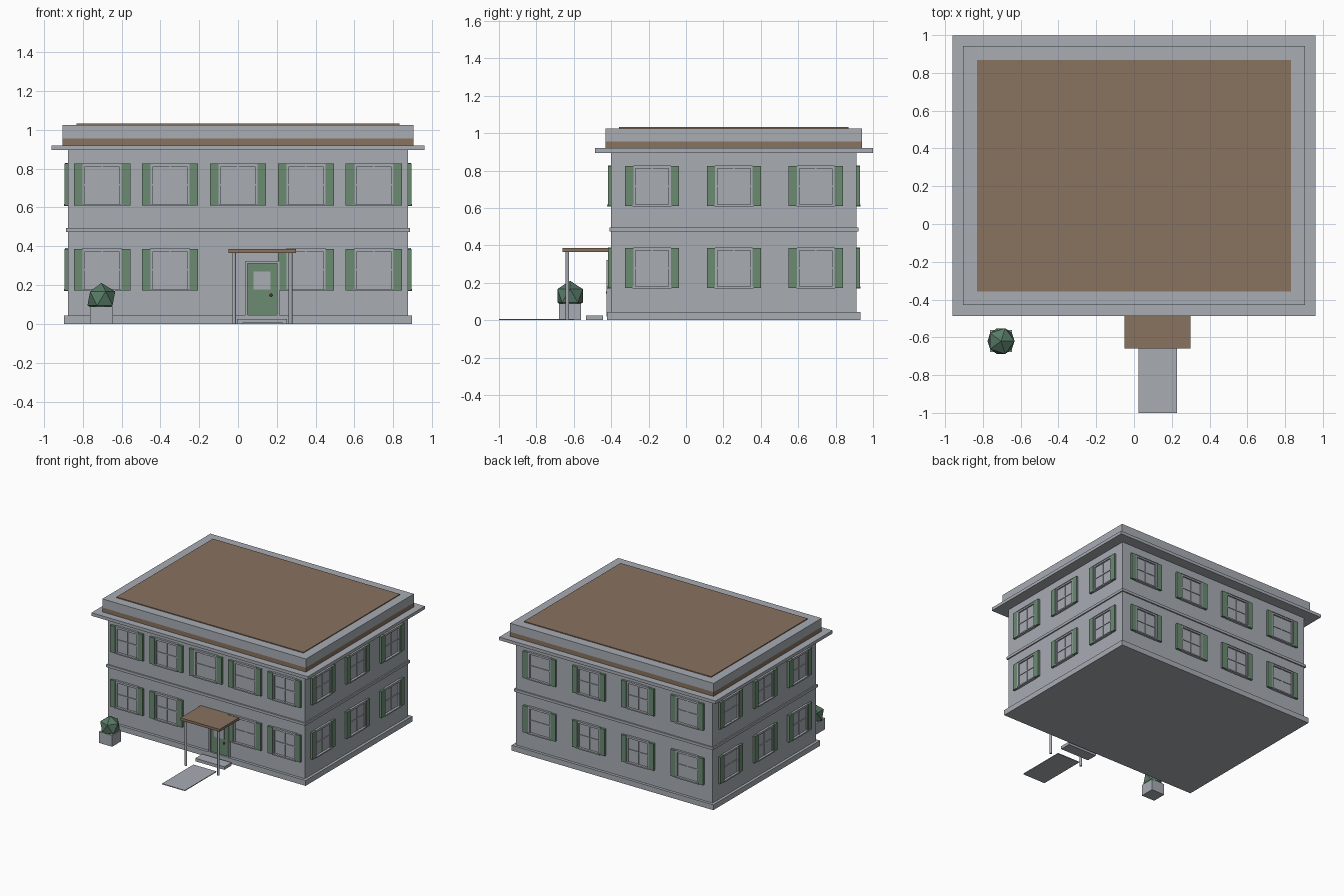
import bpy, bmesh, math
from mathutils import Matrix, Vector

if "Cube" in bpy.data.objects:
    bpy.data.objects.remove(bpy.data.objects["Cube"])


def material(name, rgb):
    m = bpy.data.materials.new(name)
    m.diffuse_color = (*rgb, 1)
    m.use_nodes = True
    m.node_tree.nodes["Principled BSDF"].inputs["Base Color"].default_value = m.diffuse_color
    return m


GREY = material("stone_grey", (0.392, 0.418, 0.456))
BROWN = material("roof_brown", (0.25, 0.171, 0.114))
GREEN = material("shutter_green", (0.147, 0.258, 0.171))
LEAF = material("leaf_green", (0.098, 0.195, 0.133))
KNOB = material("knob_brown", (0.13, 0.055, 0.04))

CY = 0.256                 # centre of the house in y
HX, HY = 0.875, 0.656      # half size of the walls


def finish(name, bm, mat):
    me = bpy.data.meshes.new(name)
    bm.to_mesh(me)
    bm.free()
    me.materials.append(mat)
    ob = bpy.data.objects.new(name, me)
    bpy.context.collection.objects.link(ob)
    return ob


def boxes(name, mat, ranges, frame=Matrix()):
    """One object from boxes given as (x0, x1, y0, y1, z0, z1)."""
    bm = bmesh.new()
    for x0, x1, y0, y1, z0, z1 in ranges:
        mid = Vector((x0 + x1, y0 + y1, z0 + z1)) / 2
        size = Matrix.Diagonal((x1 - x0, y1 - y0, z1 - z0, 1))
        bmesh.ops.create_cube(bm, size=1, matrix=frame @ Matrix.Translation(mid) @ size)
    return finish(name, bm, mat)


def slab(name, mat, grow, z0, z1):
    """Box around the house, larger than the walls by grow."""
    x, y = HX + grow, HY + grow
    return boxes(name, mat, [(-x, x, CY - y, CY + y, z0, z1)])


# House body, from the ground up
slab("plinth", GREY, 0.022, 0, 0.043)
slab("walls", GREY, 0, 0.043, 0.895)
slab("floor_band", GREY, 0.01, 0.474, 0.495)
slab("cornice", GREY, 0.087, 0.895, 0.92)
slab("frieze", BROWN, 0.03, 0.92, 0.955)
slab("parapet", GREY, 0.03, 0.955, 1.025)
slab("roof_deck", BROWN, -0.043, 1.02, 1.032)


def window_parts(u, z):
    """Frame, glass and bars of a window; the wall is y = 0, outside is -y."""
    w, h, t = 0.1, 0.212, 0.012
    return [
        (u - w, u - w + t, -0.014, 0.01, z, z + h),
        (u + w - t, u + w, -0.014, 0.01, z, z + h),
        (u - w, u + w, -0.014, 0.01, z + h - t, z + h),
        (u - w - 0.004, u + w + 0.004, -0.022, 0.01, z - 0.002, z + 0.008),
        (u - w, u + w, -0.017, 0.01, z + h, z + h + 0.006),
        (u - w, u + w, -0.003, 0.01, z, z + h),
        (u - 0.004, u + 0.004, -0.007, 0.01, z, z + h),
        (u - w, u + w, -0.008, 0.01, z + h / 2 - 0.004, z + h / 2 + 0.004),
    ]


def shutter_parts(u, z):
    return [(u + s - 0.0225, u + s + 0.0225, -0.018, 0.01, z, z + 0.215)
            for s in (-0.1225, 0.1225)]


# Windows and shutters on each wall: name, turn, wall distance, count, spacing
LOW, HIGH = 0.172, 0.61
for side, turn, dist, count, step in (
        ("front", 0, HY, 5, 0.35), ("right", 90, HX, 3, 0.4375),
        ("back", 180, HY, 4, 0.4375), ("left", 270, HX, 3, 0.4375)):
    frame = (Matrix.Translation((0, CY, 0)) @ Matrix.Rotation(math.radians(turn), 4, 'Z')
             @ Matrix.Translation((0, -dist, 0)))
    panes, shutters = [], []
    for i in range(count):
        u = (i - (count - 1) / 2) * step
        for z in (LOW, HIGH):
            if side == "front" and i == 2 and z == LOW:
                continue  # the door takes this bay
            panes += window_parts(u, z)
            shutters += shutter_parts(u, z)
    boxes(side + "_windows", GREY, panes, frame)
    boxes(side + "_shutters", GREEN, shutters, frame)

# Front door with frame, pane and knob
YF = CY - HY
boxes("door_frame", GREY, [
    (0.035, 0.05, YF - 0.024, YF, 0.02, 0.322),
    (0.2, 0.213, YF - 0.024, YF, 0.02, 0.322),
    (0.05, 0.2, YF - 0.024, YF, 0.31, 0.322),
    (0.05, 0.2, YF - 0.026, YF, 0.02, 0.047)])
boxes("door", GREEN, [(0.05, 0.2, YF - 0.014, YF, 0.047, 0.31)])
boxes("door_pane", GREY, [(0.08, 0.168, YF - 0.018, YF - 0.012, 0.177, 0.27)])
bm = bmesh.new()
bmesh.ops.create_uvsphere(bm, u_segments=10, v_segments=6, radius=0.008,
                          matrix=Matrix.Translation((0.17, YF - 0.02, 0.148)))
finish("door_knob", bm, KNOB)

# Porch canopy on two posts, step and path
boxes("canopy", BROWN, [(-0.05, 0.298, -0.66, YF, 0.365, 0.385)])
bm = bmesh.new()
for x in (-0.02, 0.27):
    bmesh.ops.create_cone(bm, cap_ends=True, segments=12, radius1=0.0095, radius2=0.0095,
                          depth=0.366, matrix=Matrix.Translation((x, -0.634, 0.183)))
finish("porch_posts", bm, GREY)
boxes("door_step", GREY, [(-0.005, 0.253, -0.535, -0.445, 0, 0.024)])
boxes("path", GREY, [(0.024, 0.228, -1.0, -0.6, 0, 0.006)])

# Planter with a faceted shrub
boxes("planter", GREY, [(-0.763, -0.645, -0.678, -0.562, 0, 0.09)])
bm = bmesh.new()
bmesh.ops.create_icosphere(bm, subdivisions=1, radius=0.08,
                           matrix=Matrix.Translation((-0.704, -0.62, 0.131)))
finish("shrub", bm, LEAF)
